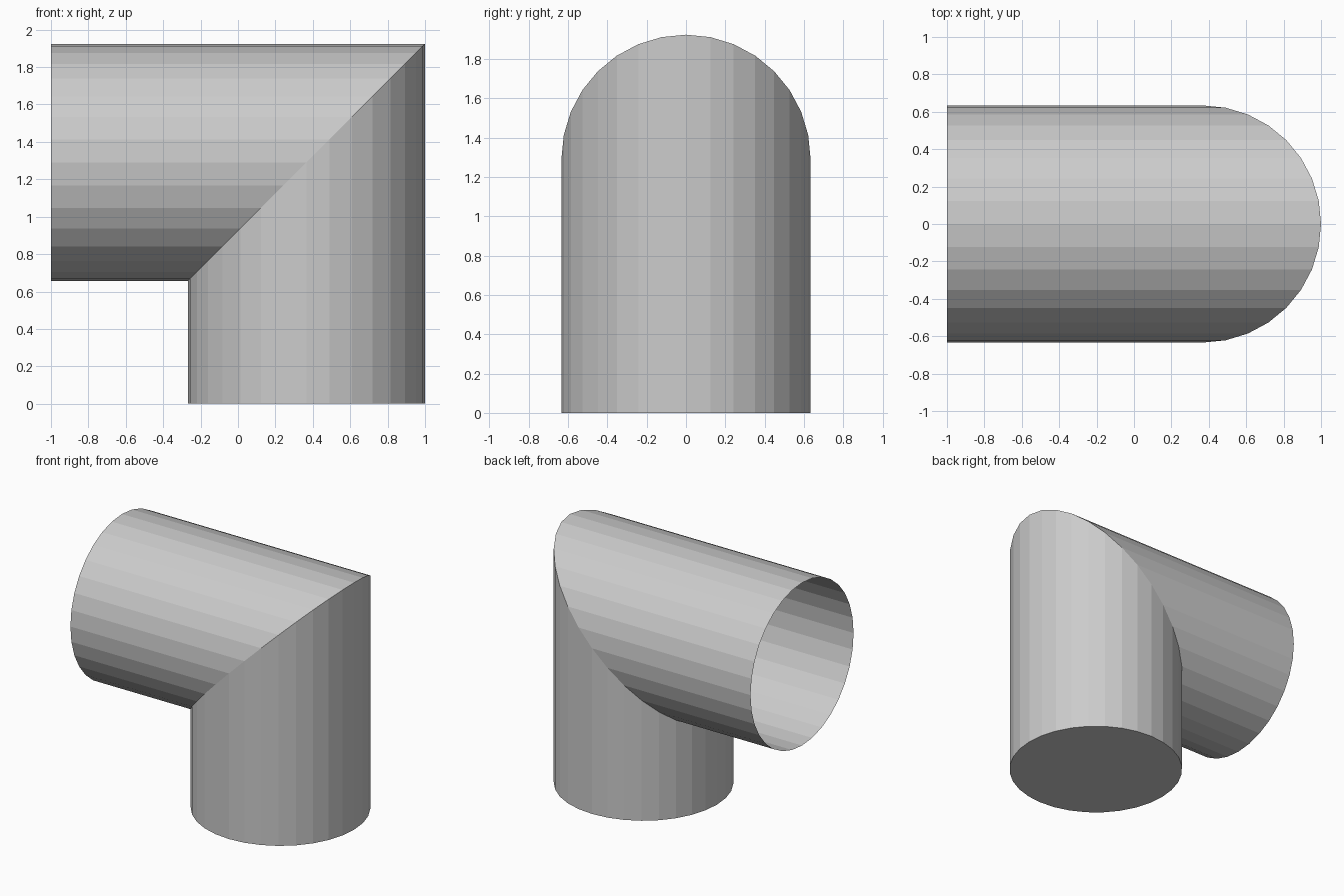
import bpy, bmesh
from math import sin, cos, tau

if "Cube" in bpy.data.objects:
    bpy.data.objects.remove(bpy.data.objects["Cube"])

SIDES = 32
R = 0.634            # pipe radius
CX, CZ = 0.366, 1.29 # where the two pipe axes meet
END_X = -1.0         # open end of the horizontal pipe


def ring(point):
    """Points of one cross-section, from a function of the circle offsets (u, v)."""
    return [point(R * cos(i * tau / SIDES), R * sin(i * tau / SIDES))
            for i in range(SIDES)]


def tube(name, start, end, cap_start=False):
    """Flat-sided thin tube between two rings, optionally closed at the start."""
    bm = bmesh.new()
    a = [bm.verts.new(p) for p in start]
    b = [bm.verts.new(p) for p in end]
    for i in range(SIDES):
        j = (i + 1) % SIDES
        bm.faces.new((a[i], a[j], b[j], b[i]))
    if cap_start:
        bm.faces.new(a[::-1])
    mesh = bpy.data.meshes.new(name)
    bm.to_mesh(mesh)
    bm.free()
    obj = bpy.data.objects.new(name, mesh)
    bpy.context.collection.objects.link(obj)
    return obj


# Cross-sections: floor, 45 degree mitre, open left end
floor_ring = ring(lambda u, v: (CX + u, v, 0))
mitre_ring = ring(lambda u, v: (CX + u, v, CZ + u))
open_ring = ring(lambda u, v: (END_X, v, CZ + u))

# Upright pipe with a closed bottom, and horizontal pipe open at its end
tube("upright_pipe", floor_ring, mitre_ring, cap_start=True)
tube("horizontal_pipe", mitre_ring, open_ring)
